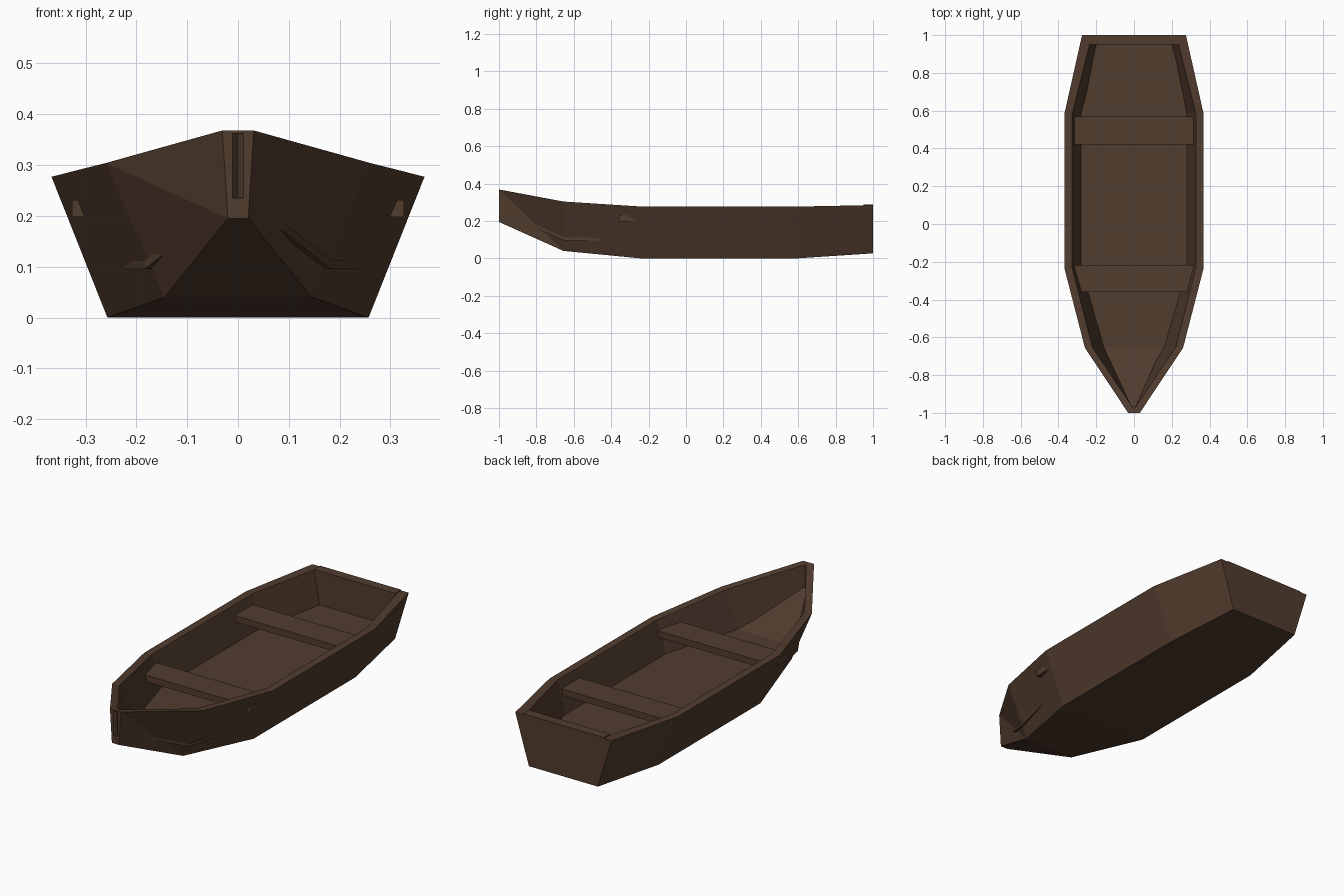
import bpy, bmesh

cube = bpy.data.objects.get("Cube")
if cube:
    bpy.data.objects.remove(cube, do_unlink=True)

wood = bpy.data.materials.new("dark_brown_wood")
wood.use_nodes = True
colour = (0.083, 0.045, 0.027, 1)
wood.diffuse_color = colour
bsdf = wood.node_tree.nodes["Principled BSDF"]
bsdf.inputs["Base Color"].default_value = colour
bsdf.inputs["Roughness"].default_value = 0.9


def finish(name, bm):
    bmesh.ops.recalc_face_normals(bm, faces=bm.faces)
    mesh = bpy.data.meshes.new(name)
    bm.to_mesh(mesh)
    bm.free()
    mesh.materials.append(wood)
    obj = bpy.data.objects.new(name, mesh)
    bpy.context.collection.objects.link(obj)
    return obj


def bridge(bm, a, b, split=None):
    """Join two rings with quads; split gives a diagonal for chosen sides."""
    n = len(a)
    for i in range(n):
        j = (i + 1) % n
        quad = [a[i], a[j], b[j], b[i]]
        if split and i in split:
            k = split[i]
            quad = quad[k:] + quad[:k]
            bm.faces.new(quad[:3])
            bm.faces.new([quad[0], quad[2], quad[3]])
        else:
            bm.faces.new(quad)


def box(name, x, y0, y1, z0, z1):
    bm = bmesh.new()
    rings = [[bm.verts.new(p) for p in
              ((-x, y, z0), (x, y, z0), (x, y, z1), (-x, y, z1))] for y in (y0, y1)]
    bridge(bm, *rings)
    for ring in rings:
        bm.faces.new(ring)
    return finish(name, bm)


# Hull: y, half width and height at the rim, then at the bottom
outer = [(-1, .031, .368, .02, .195), (-.655, .26, .304, .145, .04),
         (-.24, .367, .277, .257, 0), (.59, .367, .277, .257, 0),
         (1, .275, .285, .197, .027)]
inner = [(-.975, .004, .364, .003, .23), (-.65, .222, .303, .15, .08),
         (-.235, .327, .277, .256, .03), (.585, .327, .277, .256, .03),
         (.953, .235, .284, .19, .06)]

bm = bmesh.new()
rings = []
for (yo, to, zo, bo, fo), (yi, ti, zi, bi, fi) in zip(outer, inner):
    points = [(-to, yo, zo), (-bo, yo, fo), (bo, yo, fo), (to, yo, zo),
              (ti, yi, zi), (bi, yi, fi), (-bi, yi, fi), (-ti, yi, zi)]
    rings.append([bm.verts.new(p) for p in points])
for k, (a, b) in enumerate(zip(rings, rings[1:])):
    bridge(bm, a, b, {0: 1, 2: 1} if k == 0 else None)
for ring in (rings[0], rings[-1]):
    bm.faces.new(ring[:4])
    bm.faces.new(ring[4:])
    bm.faces.new([ring[0], ring[3], ring[4], ring[7]])
hull = finish("hull", bm)

# Shallow V groove down the bow stem
bm = bmesh.new()
ends = [[bm.verts.new(p + (z,)) for p in ((-.018, -1.01), (.018, -1.01), (0, -.985))]
        for z in (.235, .362)]
bridge(bm, *ends)
for end in ends:
    bm.faces.new(end)
cutter = finish("stem_groove_cutter", bm)
cutter.hide_render = True
cut = hull.modifiers.new("stem_groove", "BOOLEAN")
cut.operation = "DIFFERENCE"
cut.object = cutter
bpy.context.view_layer.objects.active = hull
bpy.ops.object.modifier_apply(modifier=cut.name)
bpy.data.objects.remove(cutter, do_unlink=True)

# Floor boards, rising towards the bow: y, half width, underside
floor = [(-.968, .01, .232), (-.65, .184, .095), (-.5, .22, .095),
         (-.24, .283, .095), (.59, .285, .095), (.965, .205, .095)]
bm = bmesh.new()
rings = [[bm.verts.new(p) for p in
          ((-x, y, z), (x, y, z), (x, y, z + .018), (-x, y, z + .018))]
         for y, x, z in floor]
for a, b in zip(rings, rings[1:]):
    bridge(bm, a, b)
for ring in (rings[0], rings[-1]):
    bm.faces.new(ring)
finish("floor", bm)

# Bench seats and the raised cap on the stern board
box("front_seat", .327, -.359, -.216, .198, .231)
box("rear_seat", .327, .42, .569, .198, .231)
box("stern_cap", .232, .95, 1, .27, .289)
